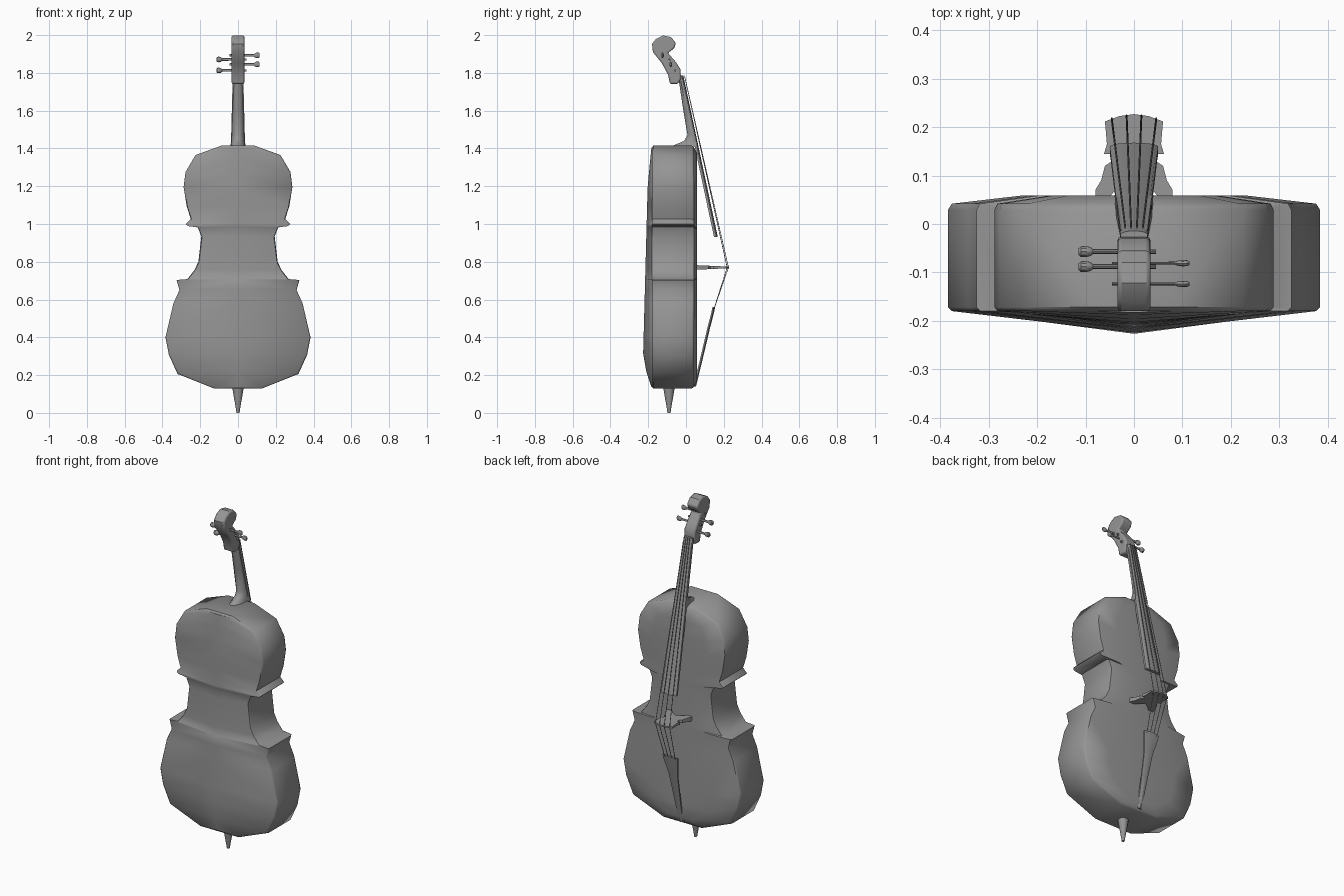
import bpy, bmesh, math
from mathutils import Vector

cube = bpy.data.objects.get("Cube")
if cube:
    bpy.data.objects.remove(cube, do_unlink=True)

grey = bpy.data.materials.new("plain_grey")
grey.use_nodes = True
GREY = (0.3, 0.3, 0.3, 1)
grey.diffuse_color = GREY
grey.node_tree.nodes["Principled BSDF"].inputs["Base Color"].default_value = GREY


def finish(name, bm, angle=35, bevel=0, mirror=False):
    """Turn a bmesh into a named, shaded object."""
    bmesh.ops.remove_doubles(bm, verts=bm.verts, dist=1e-5)
    bmesh.ops.recalc_face_normals(bm, faces=bm.faces)
    mesh = bpy.data.meshes.new(name)
    bm.to_mesh(mesh)
    bm.free()
    mesh.materials.append(grey)
    ob = bpy.data.objects.new(name, mesh)
    bpy.context.collection.objects.link(ob)
    if mirror:
        ob.modifiers.new("mirror", 'MIRROR').use_clip = True
    if bevel:
        mod = ob.modifiers.new("bevel", 'BEVEL')
        mod.width, mod.segments, mod.limit_method = bevel, 2, 'ANGLE'
        mod.angle_limit = math.radians(50)
    bpy.ops.object.select_all(action='DESELECT')
    ob.select_set(True)
    bpy.context.view_layer.objects.active = ob
    bpy.ops.object.shade_smooth_by_angle(angle=math.radians(angle))
    return ob


def loft(name, rings, **kw):
    """Skin a list of equal-length rings and cap both ends."""
    bm = bmesh.new()
    rows = [[bm.verts.new(p) for p in ring] for ring in rings]
    n = len(rows[0])
    for a, b in zip(rows, rows[1:]):
        for i in range(n):
            bm.faces.new((a[i], a[(i + 1) % n], b[(i + 1) % n], b[i]))
    bm.faces.new(rows[0])
    bm.faces.new(rows[-1])
    return finish(name, bm, **kw)


def tube(name, stations, sides=10, flat=1.0, **kw):
    """Round bar through (point, radius) stations; flat squashes it in y."""
    pts = [Vector(p) for p, r in stations]
    rings = []
    for i, (p, r) in enumerate(stations):
        d = pts[min(i + 1, len(pts) - 1)] - pts[max(i - 1, 0)]
        u = d.cross(Vector((0.01, 1, 0.02))).normalized()
        v = d.cross(u).normalized() * flat
        rings.append([pts[i] + r * (u * math.cos(t) + v * math.sin(t))
                      for t in (k * math.tau / sides for k in range(sides))])
    return loft(name, rings, **kw)


def lerp_table(table, z):
    for (z0, y0), (z1, y1) in zip(table, table[1:]):
        if z <= z1:
            return y0 + (y1 - y0) * max(0, z - z0) / (z1 - z0)
    return table[-1][1]


# Body: half outline (x, z) swept into ribs, ridged back and arched belly
outline = [(0, 1.416), (.085, 1.416), (.225, 1.365), (.278, 1.275), (.288, 1.196),
           (.272, 1.095), (.25, 1.026), (.276, 1.0), (.268, .992), (.214, .985),
           (.194, .935), (.21, .80), (.23, .757), (.268, .708), (.325, .703),
           (.31, .65), (.342, .58), (.384, .40), (.366, .307), (.32, .206),
           (.124, .128), (0, .128)]
ridge = [(.128, -.18), (.27, -.228), (1.2, -.203), (1.416, -.182)]
bm = bmesh.new()
rows = []
for x, z in outline:
    zi = .77 + (z - .77) * .985
    zf = .77 + (z - .77) * .93
    ring = [(0, lerp_table(ridge, zi), zi), (x * .98, -.18, zi), (x, -.172, z),
            (x, .03, z), (x * .98, .042, zi), (x * .6, .059, zf), (0, .059, zf)]
    rows.append([bm.verts.new(p) for p in ring])
for a, b in zip(rows, rows[1:]):
    for i in range(len(a) - 1):
        bm.faces.new((a[i], a[i + 1], b[i + 1], b[i]))
bmesh.ops.dissolve_degenerate(bm, dist=1e-5, edges=bm.edges)
finish("body", bm, angle=50, mirror=True)

# Neck with flared heel: rounded underside, stations (z, rear y, front y, half width)
neck = []
for z, back, front, w in [(1.76, -.038, -.012, .028), (1.6, -.014, .022, .032),
                          (1.47, .008, .05, .036), (1.44, -.01, .056, .037),
                          (1.41, -.08, .06, .04)]:
    neck.append([(w * math.cos(t), front - (front - back) * math.sin(t), z)
                 for t in (k * math.pi / 8 for k in range(9))])
loft("neck", neck, angle=50)

# Fingerboard: crowned, widening board
board = []
for z, y, w in [(1.785, -.014, .028), (.932, .168, .05)]:
    board.append([(-w, y - .02, z), (w, y - .02, z)] +
                 [(w * math.cos(t), y - .008 + .008 * math.sin(t), z)
                  for t in (k * math.pi / 8 for k in range(9))])
loft("fingerboard", board)

# Scroll and pegbox: side profile (y, z) given a width
profile = [(-.18, 1.953), (-.159, 1.98), (-.122, 1.998), (-.08, 1.99), (-.053, 1.958),
           (-.063, 1.93), (-.095, 1.905), (-.053, 1.857), (-.03, 1.82), (-.026, 1.77),
           (-.042, 1.742), (-.085, 1.742), (-.095, 1.79), (-.127, 1.85), (-.175, 1.91)]
loft("scroll_and_pegbox", [[(s * .034, y, z) for y, z in profile] for s in (-1, 1)],
     bevel=.008)

# Tuning pegs, two on each side
for i, (s, y, z) in enumerate([(1, -.124, 1.893), (1, -.081, 1.845),
                               (-1, -.088, 1.871), (-1, -.057, 1.813)]):
    tube(f"peg_{i + 1}", [((s * x, y, z), r) for x, r in
                          [(-.045, .006), (.085, .007), (.09, .012), (.1, .015),
                           (.11, .014), (.115, .008)]],
         flat=.45 if s > 0 else .8)

# Bridge: arched feet, notched waist, crowned top; thinner towards the strings
half = [(.035, .075), (.05, .056), (.08, .056), (.08, .07), (.068, .09), (.06, .12),
        (.045, .13), (.045, .145), (.062, .145), (.056, .165), (.06, .212), (.03, .223)]
shape = [(0, .095)] + half + [(0, .227)] + [(-x, y) for x, y in reversed(half)]
loft("bridge", [[(x, y, .77 + s * (.012 - .045 * (y - .056))) for x, y in shape]
                for s in (-1, 1)])

# Tailpiece: tapering plate from the lower rim towards the bridge
tail = []
for z, y, w in [(.56, .148, .05), (.535, .143, .046), (.44, .119, .028),
                (.3, .086, .02), (.14, .047, .012)]:
    tail.append([(-w, y - .008, z), (w, y - .008, z), (w, y, z),
                 (0, y + .006, z), (-w, y, z)])
loft("tailpiece", tail)

# Strings: nut to bridge to tailpiece
for i in range(4):
    k = (i - 1.5) / 1.5
    tube(f"string_{i + 1}", [((k * .018, -.008, 1.785), .002),
                             ((k * .046, .228 - .01 * abs(k), .77), .002),
                             ((k * .034, .148, .55), .002)], sides=6)

# End pin
tube("end_pin", [((0, -.09, z), r) for z, r in
                 [(.14, .03), (.12, .028), (.02, .011), (0, .008)]], sides=12)
